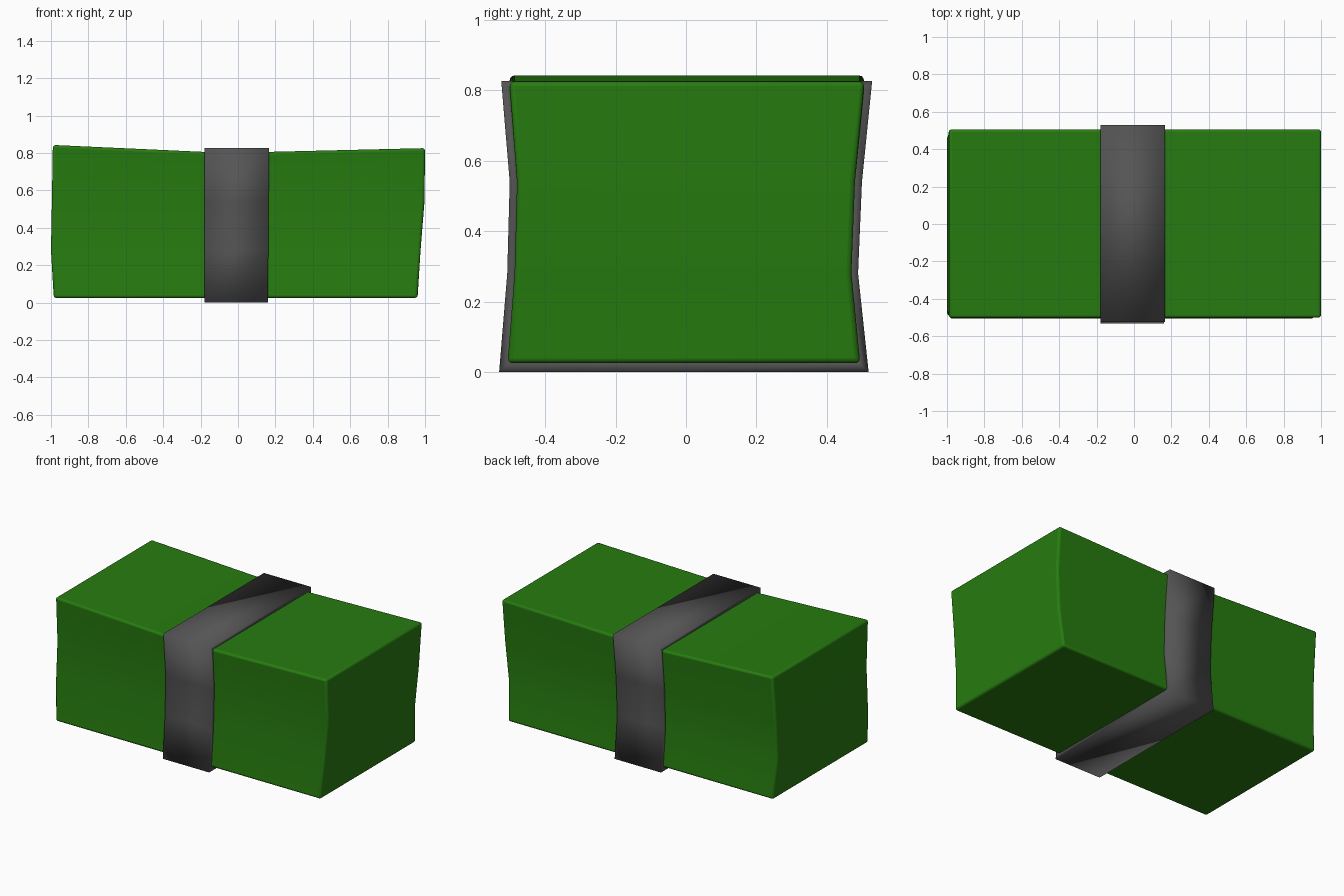
import bpy, bmesh

if "Cube" in bpy.data.objects:
    bpy.data.objects.remove(bpy.data.objects["Cube"])


def material(name, color):
    m = bpy.data.materials.new(name)
    m.diffuse_color = color
    m.use_nodes = True
    m.node_tree.nodes["Principled BSDF"].inputs["Base Color"].default_value = m.diffuse_color
    return m


def loft(name, columns, capped, mat):
    """columns: list of sections, each a list of (left, right) point pairs going up."""
    bm = bmesh.new()
    grid = [[[bm.verts.new(p) for p in pair] for pair in col] for col in columns]
    rings = [[pair[0] for pair in col] + [pair[1] for pair in reversed(col)] for col in grid]
    for a, b in zip(rings, rings[1:]):
        n = len(a)
        for i in range(n):
            j = (i + 1) % n
            bm.faces.new((a[i], a[j], b[j], b[i]))
    if capped:
        for col in (grid[0], grid[-1]):
            for lo, hi in zip(col, col[1:]):
                bm.faces.new((lo[0], lo[1], hi[1], hi[0]))
    bmesh.ops.recalc_face_normals(bm, faces=bm.faces)
    # make sure an open tube faces outwards
    bm.faces.ensure_lookup_table()
    f = bm.faces[0]
    if f.normal.dot(f.calc_center_median() - grid[0][0][1].co) < 0 and not capped:
        if f.normal.y > 0:
            bmesh.ops.reverse_faces(bm, faces=bm.faces)
    me = bpy.data.meshes.new(name)
    bm.to_mesh(me)
    bm.free()
    ob = bpy.data.objects.new(name, me)
    bpy.context.collection.objects.link(ob)
    me.materials.append(mat)
    return ob


def smooth(ob, angle):
    bpy.ops.object.select_all(action='DESELECT')
    ob.select_set(True)
    bpy.context.view_layer.objects.active = ob
    bpy.ops.object.shade_smooth_by_angle(angle=angle)


green = material("green_paper", (0.02, 0.2, 0.005, 1))
grey = material("grey_band", (0.09, 0.09, 0.09, 1))

# paper stack: pinched sides, slanted ends, top dipping under the band
levels = [0.025, 0.28, 0.54]
y_left = [-0.507, -0.487, -0.48, -0.502]
y_right = [0.495, 0.47, 0.48, 0.507]
x_columns = [([-0.985, -1.0, -0.995, -0.99], 0.843),
             ([-0.18] * 4, 0.806),
             ([0.16] * 4, 0.806),
             ([0.96, 0.976, 0.997, 1.0], 0.826)]
stack = loft("paper_stack",
             [[((x, l, z), (x, r, z)) for x, l, r, z in zip(xs, y_left, y_right, levels + [top])]
              for xs, top in x_columns], True, green)
bevel = stack.modifiers.new("soft_edges", 'BEVEL')
bevel.width = 0.014
bevel.segments = 3
bevel.limit_method = 'ANGLE'
smooth(stack, 0.6)

# band wrapped around the middle
band_left = [-0.531, -0.508, -0.501, -0.525]
band_right = [0.519, 0.489, 0.5, 0.529]
band_z = [0.0, 0.28, 0.54, 0.827]
edges = [[-0.18] * 4, [0.16, 0.162, 0.164, 0.166]]
band = loft("paper_band",
            [[((x, l, z), (x, r, z)) for x, l, r, z in zip(xs, band_left, band_right, band_z)]
             for xs in edges], False, grey)
solid = band.modifiers.new("thickness", 'SOLIDIFY')
solid.thickness = 0.03
solid.offset = -1
solid.use_even_offset = True
smooth(band, 0.6)
